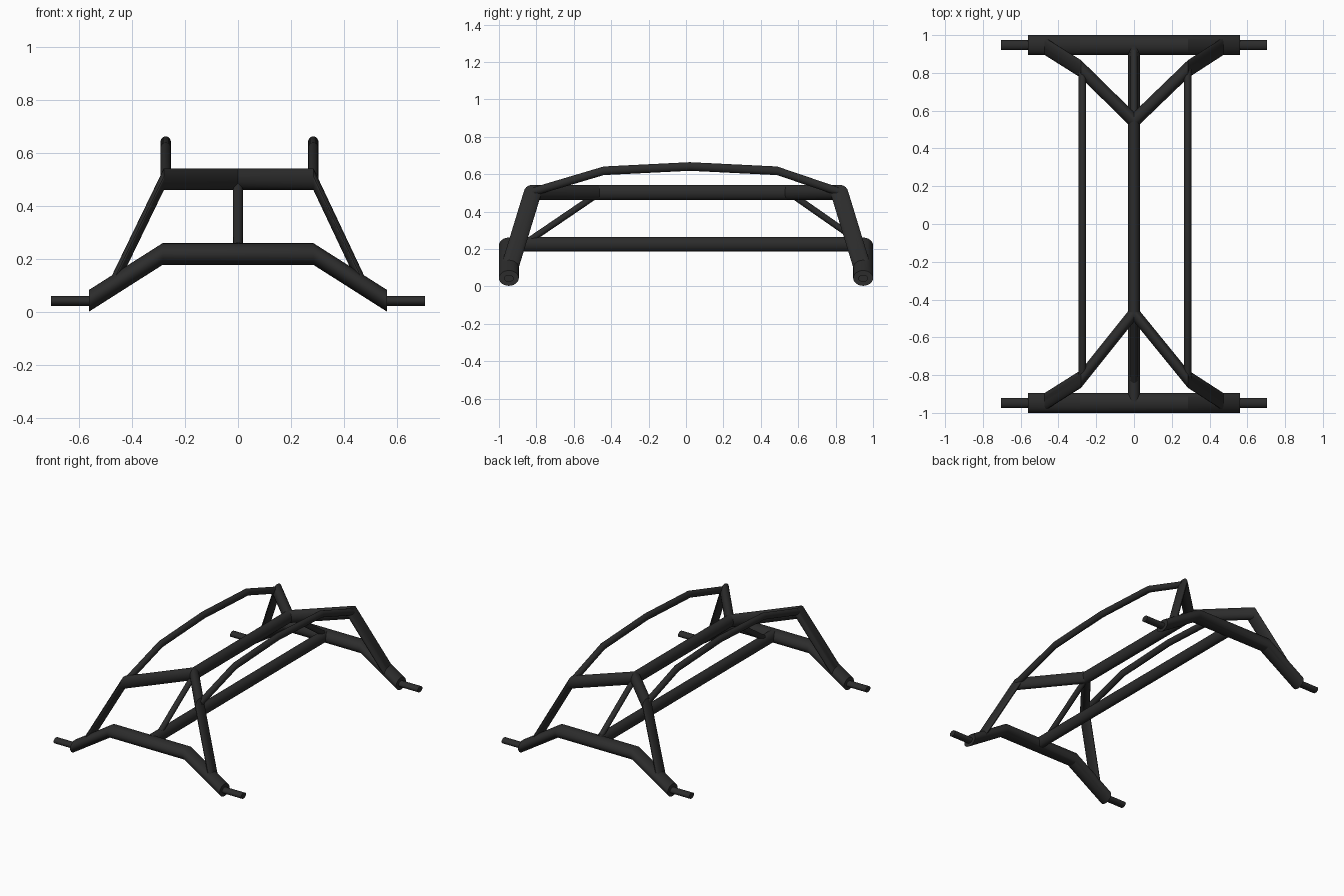
import bpy, bmesh, math
from mathutils import Vector

if "Cube" in bpy.data.objects:
    bpy.data.objects.remove(bpy.data.objects["Cube"])

SIDES = 24
mat = bpy.data.materials.new("black_steel")
mat.diffuse_color = (0.025, 0.025, 0.025, 1)
mat.use_nodes = True
mat.node_tree.nodes["Principled BSDF"].inputs["Base Color"].default_value = mat.diffuse_color


def tube(name, path, axis, half, half_z):
    """Sweep an upright ellipse (lying in the plane across 'axis') along a path without turning it."""
    side = Vector((0, 1, 0)) if axis == 'x' else Vector((1, 0, 0))
    bm = bmesh.new()
    rings = []
    for p in path:
        ring = []
        for i in range(SIDES):
            a = 2 * math.pi * i / SIDES
            off = side * half * math.cos(a) + Vector((0, 0, half_z * math.sin(a)))
            ring.append(bm.verts.new(Vector(p) + off))
        rings.append(ring)
    for r, s in zip(rings, rings[1:]):
        for i in range(SIDES):
            j = (i + 1) % SIDES
            bm.faces.new((r[i], r[j], s[j], s[i]))
    bm.faces.new(rings[0])
    bm.faces.new(rings[-1])
    bmesh.ops.recalc_face_normals(bm, faces=bm.faces)
    me = bpy.data.meshes.new(name)
    bm.to_mesh(me)
    bm.free()
    ob = bpy.data.objects.new(name, me)
    bpy.context.collection.objects.link(ob)
    me.materials.append(mat)
    bpy.ops.object.select_all(action='DESELECT')
    ob.select_set(True)
    bpy.context.view_layer.objects.active = ob
    bpy.ops.object.shade_smooth_by_angle(angle=math.radians(25))
    return ob


AXLE_Y = 0.947
# front and rear ends; the upper fork apex and brace differ a little
for end, s, apex, brace in (("front", -1, -0.47, ((-0.47, 0.495), (-0.86, 0.23))),
                            ("rear", 1, 0.545, ((0.56, 0.495), (0.94, 0.23)))):
    y = s * AXLE_Y
    # bent axle beam
    tube(end + "_axle_beam", [(-0.562, y, 0.044), (-0.285, y, 0.22),
                              (0.285, y, 0.22), (0.562, y, 0.044)], 'x', 0.053, 0.041)
    # wheel spindles
    for side, m in (("left", -1), ("right", 1)):
        tube(f"{end}_{side}_spindle", [(m * 0.54, y, 0.043), (m * 0.705, y, 0.043)],
             'x', 0.026, 0.019)
    # upper fork with legs running down to the axle
    yb = s * 0.82
    tube(end + "_upper_fork", [(-0.475, s * 0.943, 0.1), (-0.28, yb, 0.502), (0, apex, 0.502),
                               (0.285, yb, 0.502), (0.475, s * 0.943, 0.1)], 'x', 0.047, 0.041)
    # diagonal brace from fork apex to axle
    tube(end + "_brace", [(0, a, b) for a, b in brace], 'y', 0.018, 0.021)

# central spines
tube("upper_spine", [(0, -0.47, 0.502), (0, 0.545, 0.502)], 'y', 0.032, 0.041)
tube("lower_spine", [(0, -0.94, 0.225), (0, 0.94, 0.225)], 'y', 0.032, 0.039)

# arched side rails
arch = [(-0.82, 0.505), (-0.44, 0.618), (0.02, 0.641), (0.487, 0.618), (0.82, 0.505)]
for side, x in (("left", -0.273), ("right", 0.284)):
    tube(side + "_rail", [(x, a, b) for a, b in arch], 'y', 0.02, 0.023)
